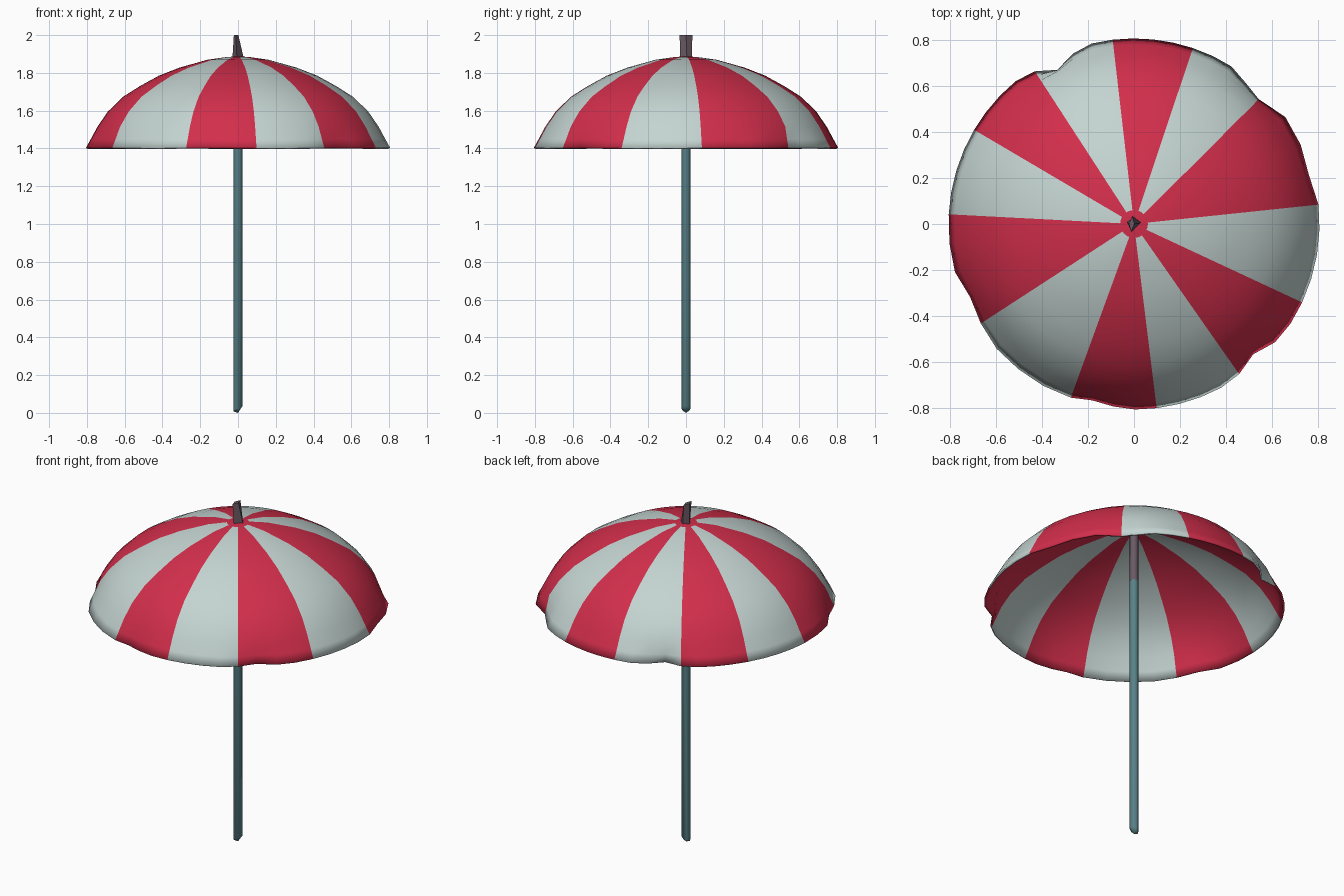
import bpy, bmesh, math

if "Cube" in bpy.data.objects:
    bpy.data.objects.remove(bpy.data.objects["Cube"])


def srgb(r, g, b):
    f = lambda c: c / 12.92 if c <= 0.04045 else ((c + 0.055) / 1.055) ** 2.4
    return (f(r / 255), f(g / 255), f(b / 255), 1.0)


def material(name, rgb):
    m = bpy.data.materials.new(name)
    m.diffuse_color = srgb(*rgb)
    m.use_nodes = True
    m.node_tree.nodes["Principled BSDF"].inputs["Base Color"].default_value = m.diffuse_color
    return m


red = material("red_cloth", (210, 46, 75))
white = material("pale_grey_cloth", (196, 212, 209))
teal = material("teal_grey_pole", (88, 130, 136))
mauve = material("mauve_grey_tip", (106, 90, 99))


def make_object(name, bm, mats):
    bmesh.ops.recalc_face_normals(bm, faces=bm.faces)
    me = bpy.data.meshes.new(name)
    bm.to_mesh(me)
    bm.free()
    for m in mats:
        me.materials.append(m)
    ob = bpy.data.objects.new(name, me)
    bpy.context.collection.objects.link(ob)
    return ob


def smooth(ob, deg):
    bpy.ops.object.select_all(action='DESELECT')
    bpy.context.view_layer.objects.active = ob
    ob.select_set(True)
    bpy.ops.object.shade_smooth_by_angle(angle=math.radians(deg))


# Canopy: dome of twelve uneven gores, red and pale in turn
EDGES = [-25, 6, 45, 71.5, 96.6, 123, 149.5, 177, 213, 250, 277, 305, 335]
PROFILE = [(0.06, 1.884), (0.16, 1.87), (0.31, 1.828), (0.42, 1.785), (0.52, 1.73),
           (0.61, 1.673), (0.69, 1.595), (0.745, 1.515), (0.78, 1.45), (0.806, 1.403)]
DENTS = [(116, 0.06), (47, 0.045), (207, 0.035), (312, 0.04), (258, 0.02), (18, 0.02)]
SUB = 4

angles, colours = [], []
for i in range(12):
    for k in range(SUB):
        angles.append(EDGES[i] + (EDGES[i + 1] - EDGES[i]) * k / SUB)
        colours.append(1 if i % 2 == 0 else 0)


def dent(deg, z):
    # Slight crumples in the hem
    total = 0
    for a, d in DENTS:
        diff = (deg - a + 180) % 360 - 180
        total += d * math.exp(-(diff / 6) ** 2)
    return total * max(0, 1 - (z - 1.40) / 0.12)


bm = bmesh.new()
rings = []
for r, z in PROFILE:
    ring = []
    for a in angles:
        rr, t = r - dent(a, z), math.radians(a)
        ring.append(bm.verts.new((rr * math.cos(t), rr * math.sin(t), z)))
    rings.append(ring)
n = len(angles)
for lo, hi in zip(rings[1:], rings):
    for i in range(n):
        j = (i + 1) % n
        bm.faces.new((lo[i], lo[j], hi[j], hi[i])).material_index = colours[i]
top = bm.verts.new((0, 0, 1.888))
for i in range(n):
    bm.faces.new((rings[0][i], rings[0][(i + 1) % n], top)).material_index = 0
canopy = make_object("canopy", bm, [red, white])
if canopy.data.polygons[0].normal.z < 0:
    canopy.data.flip_normals()
smooth(canopy, 50)
shell = canopy.modifiers.new("cloth_thickness", 'SOLIDIFY')
shell.thickness = 0.01
shell.offset = -1


# Pole: lower teal shaft with a blunt slanted foot, upper mauve shaft
def shaft(name, z0, z1, radius, mat, foot=False):
    b = bmesh.new()
    bmesh.ops.create_cone(b, cap_ends=True, segments=8, radius1=radius, radius2=radius,
                          depth=z1 - z0)
    for v in b.verts:
        low = v.co.z < 0
        v.co.z += (z0 + z1) / 2
        if foot and low:
            v.co.z += 0.022 + v.co.x * 0.6
    if foot:
        f = [f for f in b.faces if len(f.verts) == 8 and f.calc_center_median().z < 1]
        bmesh.ops.poke(b, faces=f)
        min(b.verts, key=lambda v: abs(v.co.x) + abs(v.co.y)).co.z = 0.0
    ob = make_object(name, b, [mat])
    smooth(ob, 50)


shaft("lower_pole", 0.0, 1.56, 0.024, teal, True)
shaft("upper_pole", 1.56, 1.885, 0.023, mauve)

# Top spike: four-sided wedge, thin in x and wide in y at its tip
base = [(-0.03, 0.01), (-0.005, -0.03), (0.032, 0.005), (0.0, 0.03)]
tip = [(-0.022, 0.0), (-0.012, -0.034), (0.002, 0.0), (-0.008, 0.034)]
bm = bmesh.new()
b = [bm.verts.new((x, y, 1.87)) for x, y in base]
t = [bm.verts.new((x, y, 2.0)) for x, y in tip]
bm.faces.new(b[::-1])
bm.faces.new(t)
for i in range(4):
    j = (i + 1) % 4
    bm.faces.new((b[i], b[j], t[j], t[i]))
make_object("top_spike", bm, [mauve])
